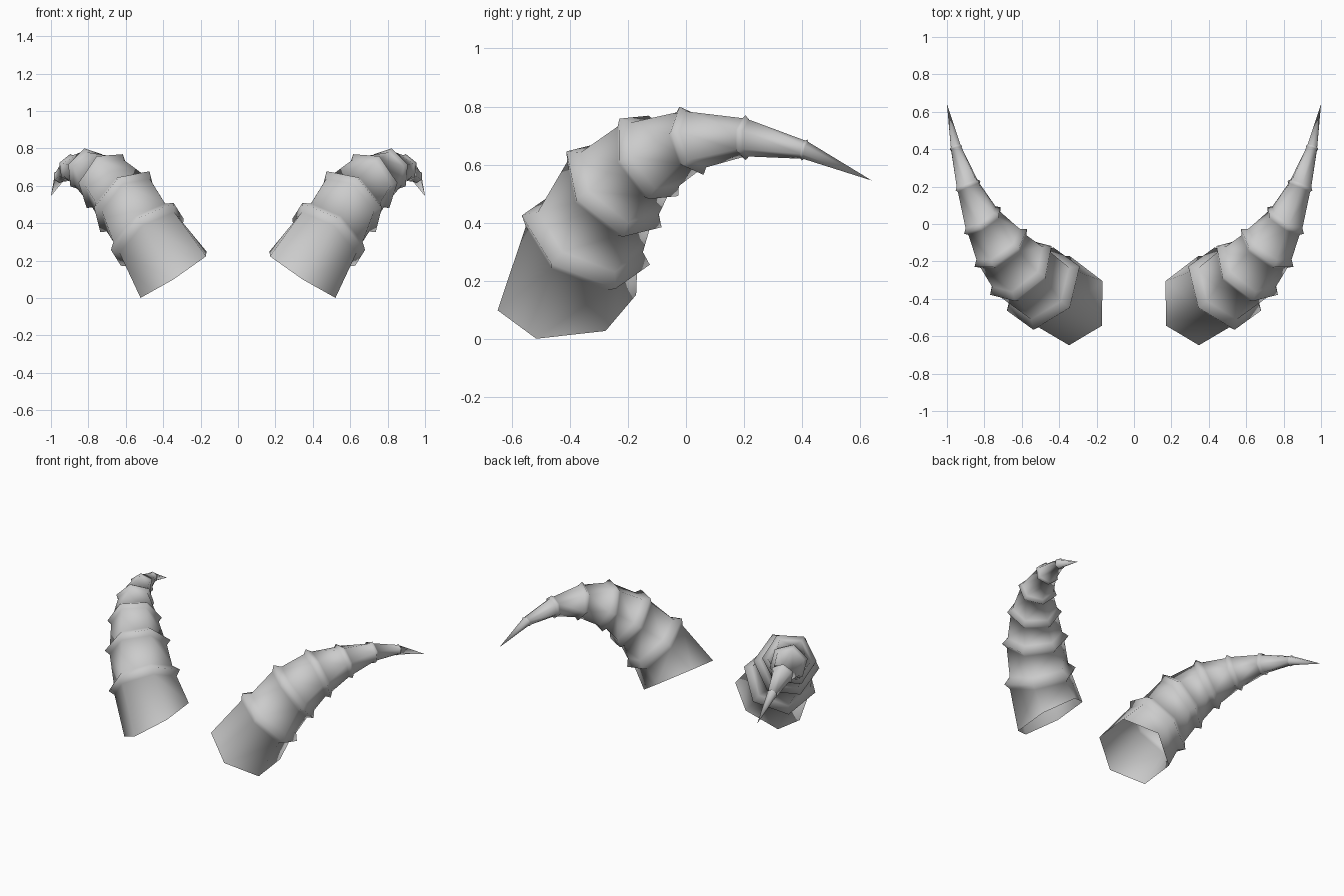
import bpy, bmesh, math
from mathutils import Vector

cube = bpy.data.objects.get("Cube")
if cube:
    bpy.data.objects.remove(cube)

SIDES = 6

horn_grey = bpy.data.materials.new("horn_grey")
horn_grey.use_nodes = True
colour = (0.6, 0.6, 0.6, 1)
horn_grey.diffuse_color = colour
horn_grey.node_tree.nodes["Principled BSDF"].inputs["Base Color"].default_value = colour

# Ridges from base to end: centre, axis direction, direction of first corner, radius
base = ((0.345, -0.41, 0.125), (0.54, -0.09, 0.84), (0, -0.24, -0.03), 0.24)
ridges = [
    ((0.485, -0.345, 0.34), (0.555, 0.41, 0.72), (0.05, -0.21, 0.08), 0.242),
    ((0.605, -0.248, 0.515), (0.57, 0.575, 0.58), (0.03, -0.15, 0.12), 0.212),
    ((0.712, -0.128, 0.625), (0.556, 0.739, 0.378), (0.04, -0.09, 0.12), 0.173),
    ((0.81, 0.019, 0.682), (0.52, 0.82, 0.24), (0.01, -0.04, 0.11), 0.125),
    ((0.888, 0.205, 0.692), (0.38, 0.92, -0.05), (0.01, 0, 0.08), 0.078),
    ((0.952, 0.408, 0.65), (0.25, 0.94, -0.25), (0, 0.01, 0.04), 0.037),
]
tip = Vector((1.0, 0.64, 0.545))


def add_ring(bm, ring, side, scale=1.0, shift=0.0):
    """Add one hexagon, scaled and shifted along its axis."""
    centre, axis, corner, radius = ring
    n = Vector(axis).normalized()
    u = Vector(corner)
    u = (u - n * u.dot(n)).normalized()
    v = n.cross(u)
    mid = Vector(centre) + n * shift * radius
    verts = []
    for i in range(SIDES):
        a = math.tau * i / SIDES
        p = mid + (u * math.cos(a) + v * math.sin(a)) * radius * scale
        verts.append(bm.verts.new((p.x * side, p.y, p.z)))
    return verts


def build_horn(name, side):
    bm = bmesh.new()
    rings = [add_ring(bm, base, side)]
    # Each ridge is a neck, a wide lip and a step back in
    for ring in ridges:
        rings.append(add_ring(bm, ring, side, 0.87, -0.15))
        rings.append(add_ring(bm, ring, side))
        rings.append(add_ring(bm, ring, side, 0.82, 0.16))
    for low, high in zip(rings, rings[1:]):
        for i in range(SIDES):
            j = (i + 1) % SIDES
            bm.faces.new((low[i], low[j], high[j], high[i]))
    # Pointed end; the base stays open
    point = bm.verts.new((tip.x * side, tip.y, tip.z))
    for i in range(SIDES):
        bm.faces.new((rings[-1][i], rings[-1][(i + 1) % SIDES], point))
    if side < 0:
        bmesh.ops.reverse_faces(bm, faces=bm.faces[:])
    for face in bm.faces:
        face.smooth = True
    mesh = bpy.data.meshes.new(name)
    bm.to_mesh(mesh)
    bm.free()
    mesh.materials.append(horn_grey)
    horn = bpy.data.objects.new(name, mesh)
    bpy.context.collection.objects.link(horn)


build_horn("left_horn", 1)
build_horn("right_horn", -1)
